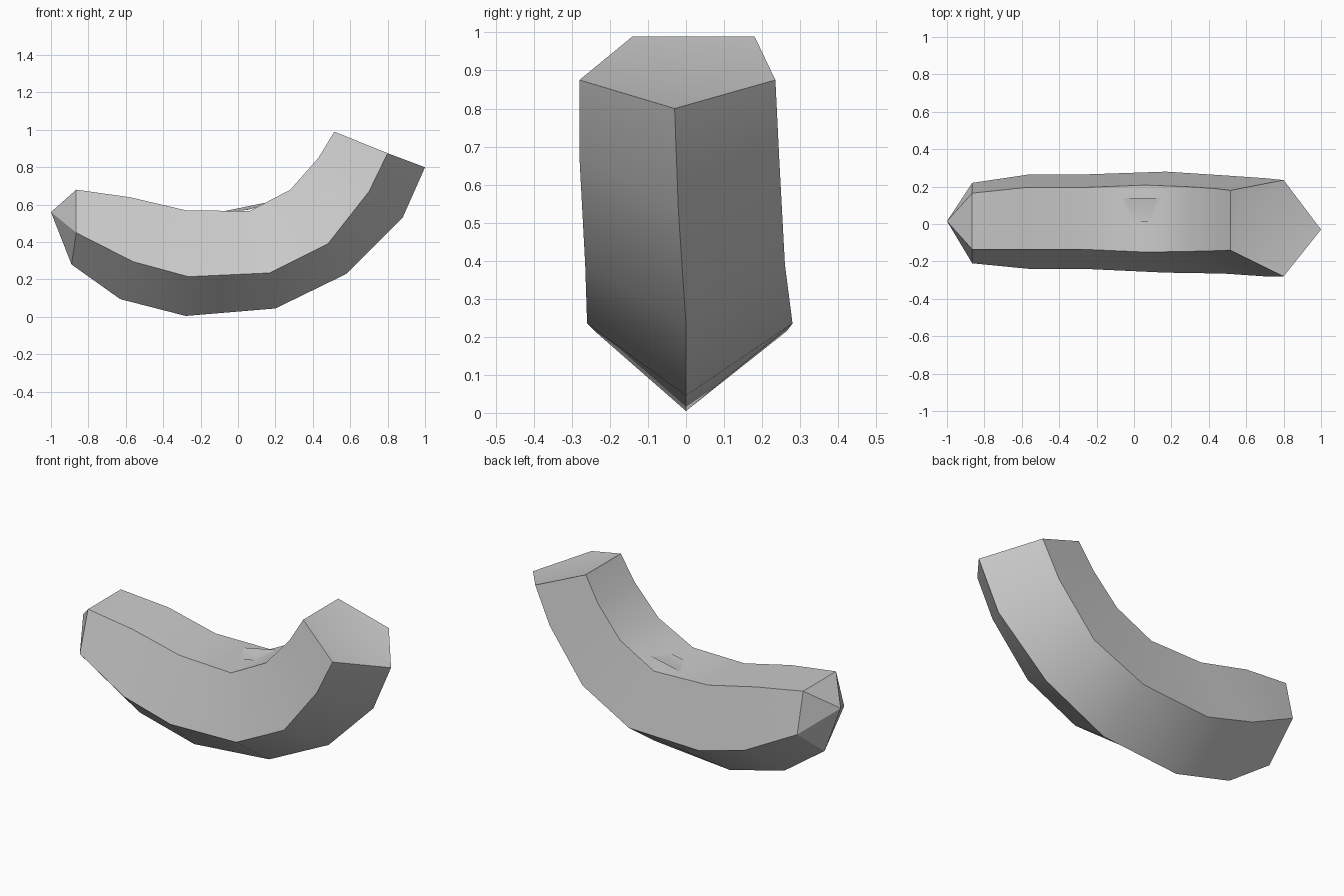
import bpy, bmesh, math

if "Cube" in bpy.data.objects:
    bpy.data.objects.remove(bpy.data.objects["Cube"])

# Profile rails seen from the front, seven stations from left to right (x, z)
BOTTOM = [(-.89, .28), (-.63, .095), (-.28, .005), (.2, .045), (.58, .23), (.88, .53), (1, .8)]
SIDE = [(-.865, .45), (-.56, .295), (-.265, .215), (.17, .235), (.48, .39), (.70, .67), (.8, .875)]
TOP = [(-.865, .68), (-.58, .64), (-.28, .57), (.06, .565), (.28, .68), (.43, .85), (.515, .99)]

# Depth of each rail at the stations (y)
Y_BOTTOM = [.005, 0, 0, 0, 0, -.02, -.03]
Y_SIDE_F = [-.21, -.24, -.24, -.26, -.265, -.28, -.28]
Y_SIDE_B = [.22, .265, .265, .28, .26, .245, .235]
Y_TOP_F = [-.135, -.135, -.135, -.15, -.147, -.143, -.14]
Y_TOP_B = [.165, .195, .195, .208, .2, .19, .18]
RAILS = [(BOTTOM, Y_BOTTOM), (SIDE, Y_SIDE_B), (TOP, Y_TOP_B), (TOP, Y_TOP_F), (SIDE, Y_SIDE_F)]


def finish(bm, name):
    bmesh.ops.recalc_face_normals(bm, faces=bm.faces)
    mesh = bpy.data.meshes.new(name)
    bm.to_mesh(mesh)
    bm.free()
    obj = bpy.data.objects.new(name, mesh)
    bpy.context.collection.objects.link(obj)
    bpy.ops.object.select_all(action='DESELECT')
    obj.select_set(True)
    bpy.context.view_layer.objects.active = obj
    bpy.ops.object.shade_smooth_by_angle(angle=math.radians(30))


# Curved five-sided body
bm = bmesh.new()
rings = [[bm.verts.new((xz[i][0], y[i], xz[i][1])) for xz, y in RAILS] for i in range(7)]
for a, b in zip(rings, rings[1:]):
    for k in range(5):
        n = (k + 1) % 5
        bm.faces.new((a[k], a[n], b[n], b[k]))

# Pointed left end
tip = bm.verts.new((-1, .015, .56))
for k in range(5):
    bm.faces.new((tip, rings[0][(k + 1) % 5], rings[0][k]))

# Flat right end with a very shallow recess
cap = bm.faces.new(rings[-1])
bm.normal_update()
bmesh.ops.inset_region(bm, faces=[cap], thickness=.05, depth=-.006)
finish(bm, "curved_body")

# Barely raised patch on the inner bend
bm = bmesh.new()
patch = [(-.07, .14, .566), (0, .01, .566), (.12, .01, .59), (.17, .14, .615)]
base = [bm.verts.new((x, y, z)) for x, y, z in patch]
peak = bm.verts.new((.05, .09, .572))
for k in range(4):
    bm.faces.new((base[k], base[(k + 1) % 4], peak))
finish(bm, "bend_patch")
